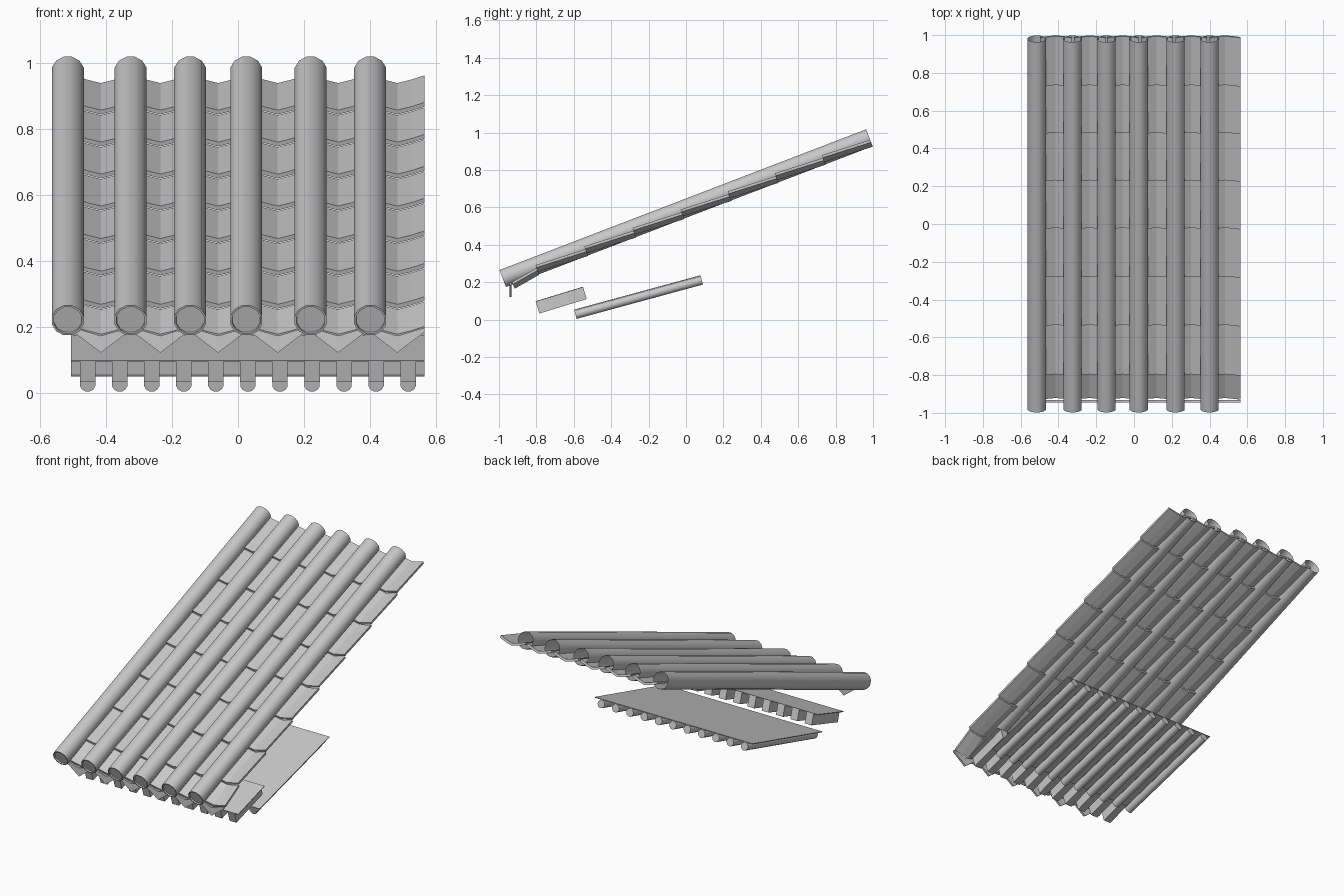
import bpy, bmesh, math
from mathutils import Matrix, Vector

cube = bpy.data.objects.get("Cube")
if cube:
    bpy.data.objects.remove(cube)

GREY = (0.58, 0.58, 0.58, 1)
mat = bpy.data.materials.new("tile_grey")
mat.use_nodes = True
mat.diffuse_color = GREY
mat.node_tree.nodes["Principled BSDF"].inputs["Base Color"].default_value = GREY


def slope(y, z, degrees):
    """Frame whose local y runs up a slope starting at (y, z)."""
    return Matrix.Translation((0, y, z)) @ Matrix.Rotation(math.radians(degrees), 4, 'X')


def finish(name, bm, frame, smooth=False):
    bmesh.ops.recalc_face_normals(bm, faces=bm.faces)
    bm.transform(frame)
    mesh = bpy.data.meshes.new(name)
    bm.to_mesh(mesh)
    bm.free()
    mesh.materials.append(mat)
    obj = bpy.data.objects.new(name, mesh)
    bpy.context.collection.objects.link(obj)
    if smooth:
        bpy.ops.object.select_all(action='DESELECT')
        obj.select_set(True)
        bpy.context.view_layer.objects.active = obj
        bpy.ops.object.shade_smooth_by_angle(angle=math.radians(40))
    return obj


def loft(name, rings, frame, cap_start=True, cap_end=True, smooth=False):
    """Skin closed rings of points, optionally capping the ends."""
    bm = bmesh.new()
    loops = [[bm.verts.new(p) for p in ring] for ring in rings]
    for a, b in zip(loops, loops[1:]):
        for i in range(len(a)):
            j = (i + 1) % len(a)
            bm.faces.new((a[i], a[j], b[j], b[i]))
    if cap_start:
        bm.faces.new(loops[0])
    if cap_end:
        bm.faces.new(loops[-1])
    return finish(name, bm, frame, smooth)


def circle(x, y, z, r, sides=12):
    angles = [math.tau * (i + 0.5) / sides for i in range(sides)]
    return [(x + r * math.cos(a), y, z + r * math.sin(a)) for a in angles]


def box(name, x0, x1, y0, y1, z0, z1, frame):
    def ring(y):
        return [(x0, y, z0), (x1, y, z0), (x1, y, z1), (x0, y, z1)]
    return loft(name, [ring(y0), ring(y1)], frame)


roof = slope(-0.98, 0.22, 21)
LENGTH = 2.1

# Round cover tiles: recessed disc at the eave, open at the ridge
for n, x in enumerate((-0.515, -0.325, -0.145, 0.025, 0.22, 0.4)):
    rings = [circle(x, 0.008, 0, 0.043), circle(x, 0, 0, 0.044),
             circle(x, 0, 0, 0.05), circle(x, LENGTH, 0, 0.05)]
    loft(f"cover_tile_{n + 1}", rings, roof, cap_end=False, smooth=True)

# Overlapping trough tiles and the pointed drip at each eave
HALF = 0.083
TROUGH = [(-1, 0), (-0.5, -0.014), (0, -0.025), (0.5, -0.014), (1, 0)]
STARTS = [0.04, 0.19, 0.47, 0.745, 1.02, 1.29, 1.56, 1.83, LENGTH]


def trough_ring(x, y, z, thick):
    top = [(x + u * HALF, y, z + h) for u, h in TROUGH]
    return top + [(px, py, pz - thick) for px, py, pz in reversed(top)]


for n, x in enumerate((-0.415, -0.235, -0.06, 0.12, 0.303, 0.482)):
    for row, (s0, s1) in enumerate(zip(STARTS, STARTS[1:])):
        low = 0.004 if row else -0.035
        loft(f"trough_tile_{n + 1}_{row + 1}",
             [trough_ring(x, s0, low, 0.014), trough_ring(x, s1, -0.012, 0.014)], roof)
    outline = [(-HALF, 0.198), (0, 0.173), (HALF, 0.198), (HALF, 0.185),
               (0, 0.122), (-HALF, 0.185)]
    loft(f"drip_{n + 1}", [[(x + u, y, z) for u, z in outline] for y in (-0.945, -0.933)],
         Matrix.Identity(4))

# Lower round rafters and square flying rafters, each carrying a board
lower = slope(-0.597, 0.05, 15.2)
flying = slope(-0.803, 0.095, 17)
for n in range(11):
    x = -0.455 + 0.097 * n
    loft(f"round_rafter_{n + 1}", [circle(x, y, -0.024, 0.024) for y in (0, 0.7)],
         lower, smooth=True)
    box(f"flying_rafter_{n + 1}", x - 0.0235, x + 0.0235, 0, 0.265, -0.065, 0, flying)
box("lower_board", -0.505, 0.565, 0, 0.7, 0, 0.004, lower)
box("flying_board", -0.505, 0.565, 0, 0.265, 0, 0.004, flying)
